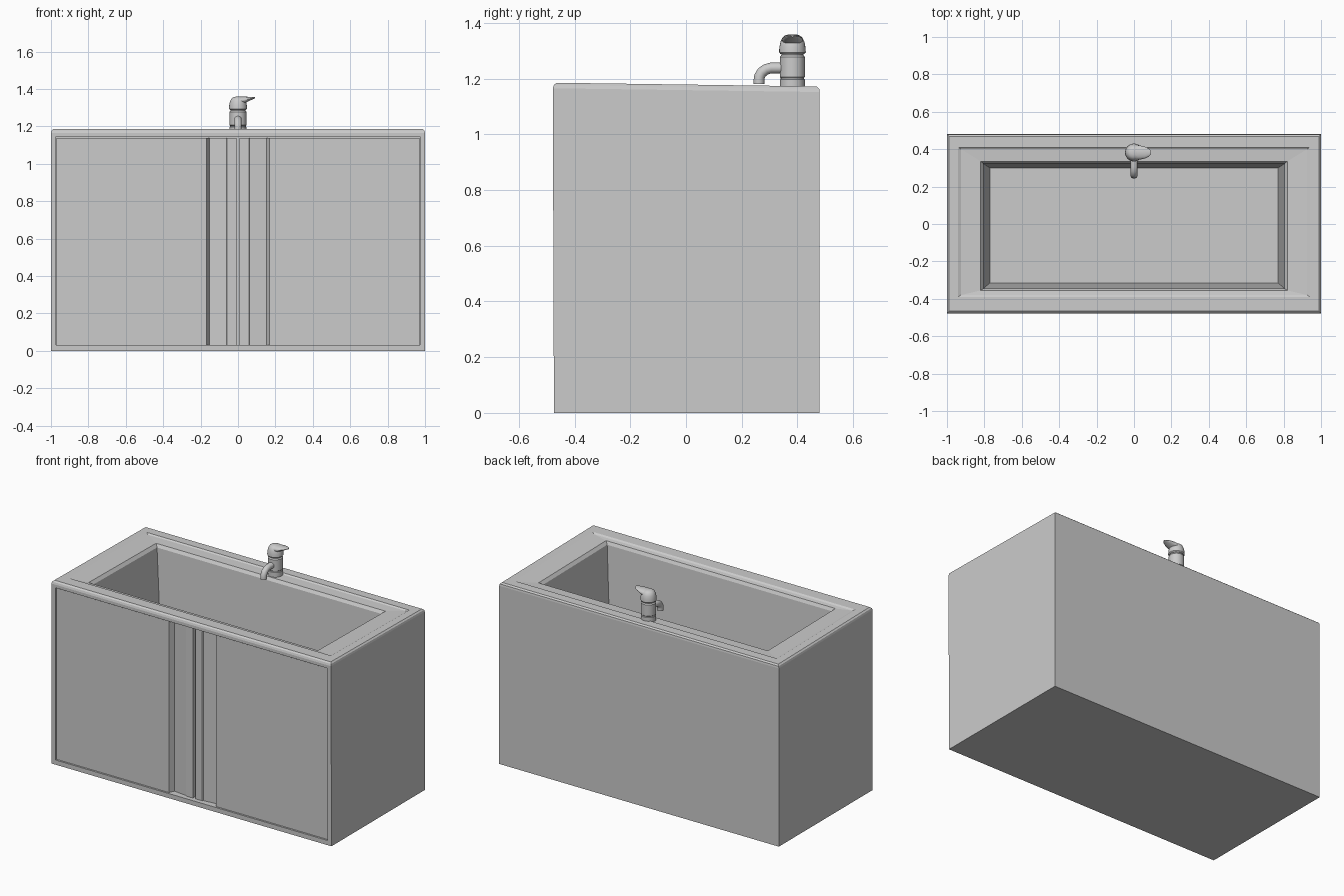
import bpy, bmesh, math
from mathutils import Vector

if "Cube" in bpy.data.objects:
    bpy.data.objects.remove(bpy.data.objects["Cube"])

grey = bpy.data.materials.new("grey")
grey.diffuse_color = (0.6, 0.6, 0.6, 1)
grey.use_nodes = True
grey.node_tree.nodes["Principled BSDF"].inputs["Base Color"].default_value = grey.diffuse_color


def finish(name, bm, smooth=None):
    bmesh.ops.recalc_face_normals(bm, faces=bm.faces)
    mesh = bpy.data.meshes.new(name)
    bm.to_mesh(mesh)
    bm.free()
    mesh.materials.append(grey)
    ob = bpy.data.objects.new(name, mesh)
    bpy.context.collection.objects.link(ob)
    if smooth:
        bpy.ops.object.select_all(action='DESELECT')
        ob.select_set(True)
        bpy.context.view_layer.objects.active = ob
        bpy.ops.object.shade_smooth_by_angle(angle=math.radians(smooth))
    return ob


def loft(name, rings, smooth=None):
    """Skin a list of closed point rings and cap both ends."""
    bm = bmesh.new()
    vs = [[bm.verts.new(p) for p in r] for r in rings]
    for a, b in zip(vs, vs[1:]):
        for i in range(len(a)):
            j = (i + 1) % len(a)
            bm.faces.new((a[i], a[j], b[j], b[i]))
    bm.faces.new(vs[0])
    bm.faces.new(vs[-1])
    return finish(name, bm, smooth)


def rect(x, y0, y1, z, tilt=True):
    """Rectangle ring; the rim falls slightly towards the back."""
    f = lambda y: z - (0.014 * (y + 0.47) if tilt else 0)
    return [(-x, y0, f(y0)), (x, y0, f(y0)), (x, y1, f(y1)), (-x, y1, f(y1))]


def circle(c, r, n=24, u=(1, 0, 0), v=(0, 1, 0), rv=None):
    c, u, v = Vector(c), Vector(u), Vector(v)
    return [c + u * r * math.cos(2 * math.pi * i / n) + v * (rv or r) * math.sin(2 * math.pi * i / n)
            for i in range(n)]


# Cabinet with dished rim and tapered basin, as one shell
cabinet = loft("cabinet_basin", [
    rect(1, -0.474, 0.48, 0, False),
    rect(1, -0.478, 0.48, 1.165),
    rect(0.997, -0.474, 0.478, 1.177),
    rect(0.988, -0.464, 0.468, 1.185),
    rect(0.94, -0.39, 0.41, 1.185),
    rect(0.925, -0.38, 0.40, 1.178),
    rect(0.82, -0.355, 0.335, 1.174),
    rect(0.805, -0.345, 0.323, 1.155),
    rect(0.77, -0.315, 0.30, 0.73, False),
])

# Recess in the front for the doors
bm = bmesh.new()
bmesh.ops.create_cube(bm, size=1)
for v in bm.verts:
    v.co = (v.co.x * 1.944, -0.46 + v.co.y * 0.08, 0.5875 + v.co.z * 1.115)
cutter = finish("recess_cutter", bm)
cutter.hide_render = True
cutter.hide_viewport = True
mod = cabinet.modifiers.new("recess", 'BOOLEAN')
mod.operation, mod.solver, mod.object = 'DIFFERENCE', 'EXACT', cutter
bpy.context.view_layer.objects.active = cabinet
cabinet.select_set(True)
bpy.ops.object.modifier_apply(modifier=mod.name)
bpy.data.objects.remove(cutter)

# Doors: plan profile with a finger-pull channel, extruded upwards
profile = [(0.97, -0.466), (0.168, -0.466), (0.152, -0.432), (0.062, -0.442),
           (0.058, -0.448), (0.009, -0.448), (0.009, -0.418), (0.97, -0.418)]
for side, name in ((-1, "left_door"), (1, "right_door")):
    loft(name, [[(side * x, y, z) for x, y in profile] for z in (0.032, 1.138)])

# Drain disc
loft("drain", [circle((0, -0.01, z), 0.042, 6, (0, 1, 0), (-1, 0, 0)) for z in (0.728, 0.733)])

# Tap: turned body and domed head
TY = 0.382
body = [(0.045, 1.165), (0.045, 1.196), (0.042, 1.199), (0.042, 1.203), (0.045, 1.206),
        (0.045, 1.277), (0.040, 1.284), (0.040, 1.291)]
loft("tap_body", [circle((0, TY, z), r) for r, z in body], 35)
head = [(0.043, 1.288), (0.048, 1.294), (0.047, 1.312), (0.043, 1.332),
        (0.036, 1.347), (0.026, 1.355), (0.012, 1.359)]
loft("tap_head", [circle((0, TY, z), r) for r, z in head], 40)

# Tap lever reaching out to the right
lever = [(0.0, 0.038, 1.335, 0.024), (0.035, 0.037, 1.341, 0.018),
         (0.06, 0.031, 1.347, 0.011), (0.08, 0.021, 1.351, 0.006), (0.092, 0.008, 1.353, 0.003)]
loft("tap_lever", [circle((x, TY, z), w, 20, (0, 1, 0), (0, 0, 1), h) for x, w, z, h in lever], 40)

# Spout: forwards, then bending down to the nozzle
path = [(0.36, 1.238, 90), (0.305, 1.238, 90), (0.287, 1.233, 68), (0.272, 1.222, 45),
        (0.264, 1.208, 20), (0.262, 1.195, 0), (0.262, 1.18, 0)]
rings = []
for y, z, a in path:
    a = math.radians(a)
    rings.append(circle((0, y, z), 0.0195, 16, (1, 0, 0), (0, math.cos(a), -math.sin(a))))
loft("tap_spout", rings, 40)
